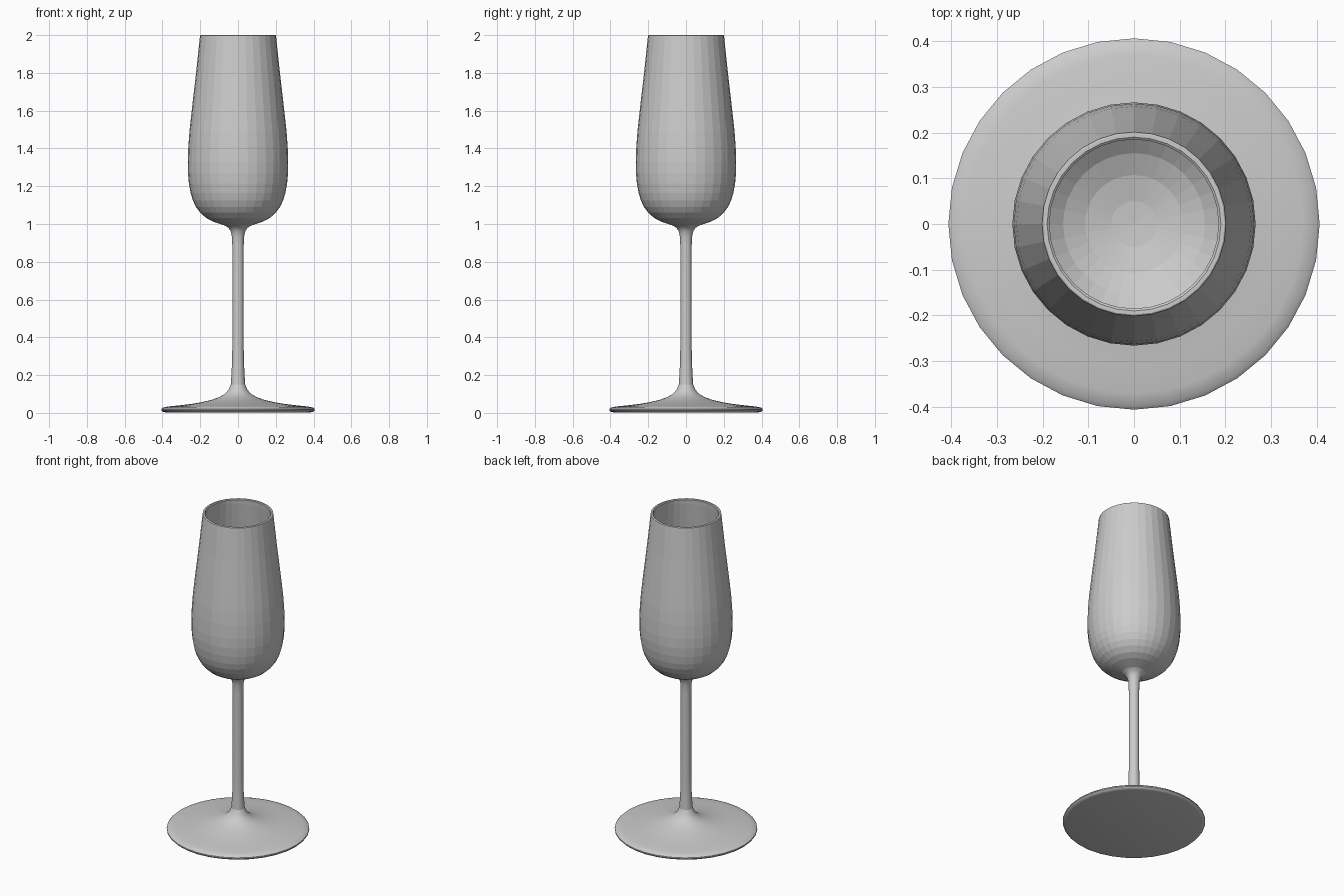
import bpy, bmesh, math

SIDES = 32


def lathe(name, profile, smooth=False):
    """Spin an (r, z) profile around the z axis; r = 0 ends become a fan centre."""
    bm = bmesh.new()
    rings = []
    for r, z in profile:
        if r == 0:
            rings.append([bm.verts.new((0, 0, z))] * SIDES)
        else:
            rings.append([bm.verts.new((r * math.cos(2 * math.pi * i / SIDES),
                                        r * math.sin(2 * math.pi * i / SIDES), z))
                          for i in range(SIDES)])
    for a, b in zip(rings, rings[1:]):
        for i in range(SIDES):
            j = (i + 1) % SIDES
            corners = list(dict.fromkeys((a[i], a[j], b[j], b[i])))
            bm.faces.new(corners)
    mesh = bpy.data.meshes.new(name)
    bm.to_mesh(mesh)
    bm.free()
    obj = bpy.data.objects.new(name, mesh)
    bpy.context.collection.objects.link(obj)
    if smooth:
        bpy.ops.object.select_all(action='DESELECT')
        obj.select_set(True)
        bpy.context.view_layer.objects.active = obj
        bpy.ops.object.shade_smooth_by_angle(angle=math.radians(40))
    return obj


# Round foot, rising in a concave sweep to the stem
lathe("foot", [(0, 0.003), (0.385, 0.003), (0.4, 0.007), (0.406, 0.014), (0.406, 0.021),
               (0.398, 0.028), (0.37, 0.034), (0.31, 0.04), (0.25, 0.047),
               (0.19, 0.057), (0.14, 0.069), (0.10, 0.083), (0.07, 0.1),
               (0.05, 0.122), (0.038, 0.15)], smooth=True)

# Slender stem, flaring slightly at both ends
lathe("stem", [(0.038, 0.15), (0.035, 0.2), (0.032, 0.26), (0.03, 0.35), (0.03, 0.88),
               (0.032, 0.93), (0.038, 0.96), (0.05, 0.98), (0.07, 0.992)], smooth=True)

# Hollow faceted bowl: outer wall, rim, inner wall
lathe("bowl", [(0.07, 0.992), (0.10, 1.002), (0.135, 1.014), (0.17, 1.033), (0.2, 1.06),
               (0.222, 1.09), (0.239, 1.125), (0.251, 1.165), (0.26, 1.215),
               (0.265, 1.27), (0.266, 1.33), (0.263, 1.41), (0.257, 1.49),
               (0.244, 1.61), (0.222, 1.8), (0.203, 1.98), (0.201, 1.998),
               (0.198, 2.0), (0.19, 2.0), (0.185, 1.996), (0.187, 1.97),
               (0.207, 1.8), (0.229, 1.61), (0.242, 1.49), (0.249, 1.38),
               (0.25, 1.29), (0.245, 1.215), (0.234, 1.155), (0.215, 1.105),
               (0.19, 1.07), (0.155, 1.043), (0.107, 1.022), (0.05, 1.01), (0, 1.007)])
